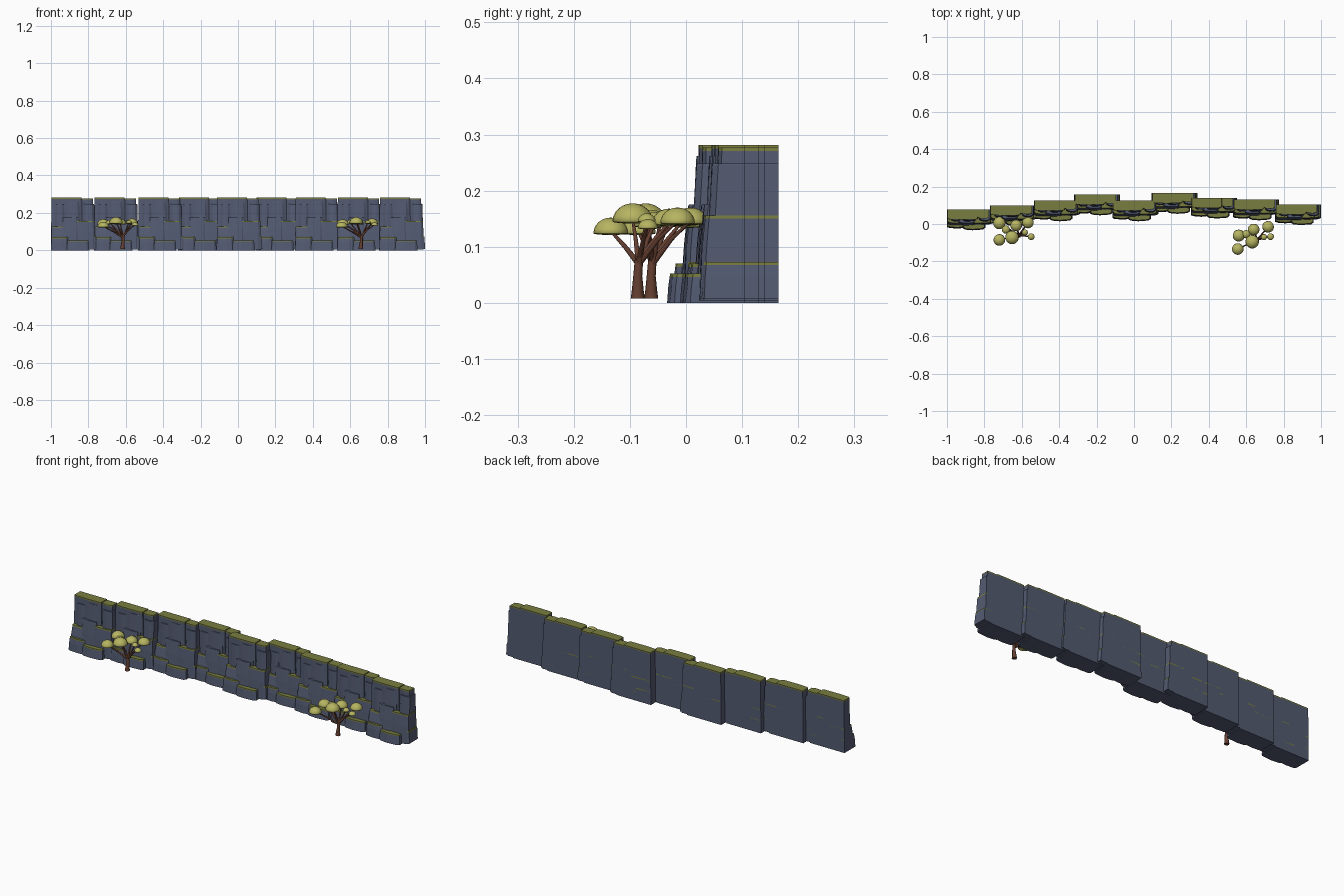
import bpy, bmesh, math, random
from mathutils import Vector

if "Cube" in bpy.data.objects:
    bpy.data.objects.remove(bpy.data.objects["Cube"])

random.seed(4)


def material(name, rgb):
    m = bpy.data.materials.new(name)
    m.diffuse_color = (*rgb, 1)
    m.use_nodes = True
    m.node_tree.nodes["Principled BSDF"].inputs["Base Color"].default_value = m.diffuse_color
    return m


ROCK = material("slate rock", (0.088, 0.105, 0.168))
MOSS = material("olive moss", (0.19, 0.205, 0.05))
LEAF = material("pale leaves", (0.47, 0.46, 0.12))
BARK = material("brown bark", (0.13, 0.05, 0.03))


def link(name, data, loc=(0, 0, 0)):
    ob = bpy.data.objects.new(name, data)
    ob.location = loc
    bpy.context.collection.objects.link(ob)
    return ob


def block(bm, x0, x1, y_low, y_high, z0, z1, moss=True, lean=0.004):
    """Leaning rock block with chipped front corners and a mossy cap."""
    t = 0.006 if moss else 0.003
    c = min(0.012, (x1 - x0) * 0.2)
    mid = x0 + (x1 - x0) * random.uniform(0.4, 0.6)
    jit = [random.uniform(-0.003, 0.003) for _ in range(6)]
    rings = []
    for z, f in ((z0, 0), (z0 + (z1 - z0) * 0.6, 0.45), (z1 - t, 0.9), (z1, 1)):
        y = y_low + (y_high - y_low) * f
        a, b = x0 + lean * f, x1 - lean * f
        k = random.uniform(-0.002, 0.002) if 0 < f < 0.9 else 0
        plan = [(a, 0), (a, y + c * 0.6 + jit[0]), (a + c, y + k),
                (mid, y - 0.002 + jit[1] * 0.6), (b - c, y + k + jit[2] * 0.5),
                (b, y + c * 0.6 + jit[3]), (b, 0)]
        rings.append([bm.verts.new((px, py, z)) for px, py in plan])
    n = len(rings[0])
    bm.faces.new(rings[0][::-1])
    for i in range(3):
        for j in range(n):
            q = (j + 1) % n
            f = bm.faces.new((rings[i][j], rings[i][q], rings[i + 1][q], rings[i + 1][j]))
            f.material_index = 1 if moss and i == 2 else 0
    bm.faces.new(rings[3]).material_index = 1 if moss else 0


# One cliff section: x from 0, back at y = 0, front towards -y
bm = bmesh.new()
SECTION = [
    # x0, x1, front low, front high, z0, z1, moss
    (0.000, 0.168, -0.054, -0.052, 0.008, 0.281, True),    # tall back slab
    (0.160, 0.228, -0.050, -0.046, 0.008, 0.277, True),    # back slab, right
    (0.020, 0.075, -0.066, -0.058, 0.008, 0.245, False),   # upper pillars
    (0.082, 0.158, -0.066, -0.056, 0.008, 0.262, False),
    (0.170, 0.235, -0.068, -0.056, 0.008, 0.248, False),
    (0.000, 0.120, -0.088, -0.070, 0.004, 0.128, True),    # middle ledges
    (0.110, 0.238, -0.080, -0.070, 0.004, 0.156, True),
    (0.060, 0.150, -0.086, -0.070, 0.004, 0.175, False),
    (0.000, 0.095, -0.098, -0.092, 0.000, 0.070, True),    # foot ledges
    (0.085, 0.205, -0.107, -0.102, 0.000, 0.052, True),
    (0.195, 0.245, -0.078, -0.074, 0.008, 0.073, True),    # side step
]
for s in SECTION:
    block(bm, *s)
bmesh.ops.recalc_face_normals(bm, faces=bm.faces)
section = bpy.data.meshes.new("cliff_section")
bm.to_mesh(section)
bm.free()
section.materials.append(ROCK)
section.materials.append(MOSS)

# Nine sections in a gentle arc
PLACES = [(-1.0, 0.077), (-0.77, 0.1), (-0.535, 0.125), (-0.32, 0.157), (-0.115, 0.125),
          (0.094, 0.165), (0.305, 0.14), (0.53, 0.13), (0.755, 0.105)]
for i, (x, y) in enumerate(PLACES):
    link(f"cliff_section_{i + 1}", section, (x, y, 0))


def canopy(name, x, y, z, r):
    """Flat-bottomed dome of leaves."""
    m = bmesh.new()
    bmesh.ops.create_uvsphere(m, u_segments=20, v_segments=12, radius=r)
    for v in m.verts:
        v.co.z = v.co.z * 0.9 if v.co.z > 0 else v.co.z * 0.1
    for f in m.faces:
        f.smooth = True
    me = bpy.data.meshes.new(name)
    m.to_mesh(me)
    m.free()
    me.materials.append(LEAF)
    return link(name, me, (x, y, z))


def limbs(name, paths):
    """Tapered round limbs; each path is a list of (point, radius)."""
    cu = bpy.data.curves.new(name, 'CURVE')
    cu.dimensions = '3D'
    cu.bevel_depth = 1.0
    cu.bevel_resolution = 2
    cu.use_fill_caps = True
    for path in paths:
        sp = cu.splines.new('POLY')
        sp.points.add(len(path) - 1)
        for p, (co, r) in zip(sp.points, path):
            p.co = (*co, 1)
            p.radius = r
        sp.use_smooth = True
    cu.materials.append(BARK)
    ob = link(name, cu)
    bpy.ops.object.select_all(action='DESELECT')
    ob.select_set(True)
    bpy.context.view_layer.objects.active = ob
    bpy.ops.object.convert(target='MESH')


def tree(label, bx, by, domes):
    base, fork = Vector((bx, by, 0.008)), Vector((bx + 0.002, by + 0.002, 0.075))
    paths = [[(base, 0.0125), (base + Vector((0, 0, 0.015)), 0.0105),
              (base + Vector((0.003, 0, 0.04)), 0.008), (fork, 0.0075)]]
    for i, (x, y, z, r) in enumerate(domes):
        canopy(f"{label}_canopy_{i + 1}", x, y, z, r)
        tip = Vector((x, y, z + 0.004))
        start = fork - Vector((0, 0, 0.006 * (i % 3)))
        knee = start.lerp(tip, 0.5) + Vector((0, 0, 0.006 - 0.004 * (i % 2)))
        paths.append([(start, 0.0055), (knee, 0.004), (tip, 0.0025)])
    limbs(f"{label}_trunk", paths)


# Two umbrella trees in front of the wall: dome x, y, base z, radius
tree("left_tree", -0.617, -0.062, [
    (-0.72, 0.005, 0.137, 0.033), (-0.72, -0.085, 0.124, 0.031), (-0.652, -0.072, 0.145, 0.036),
    (-0.63, -0.008, 0.14, 0.031), (-0.567, 0.008, 0.142, 0.031), (-0.583, -0.045, 0.145, 0.016),
    (-0.55, -0.068, 0.133, 0.018), (-0.685, -0.03, 0.142, 0.022)])
tree("right_tree", 0.657, -0.086, [
    (0.56, -0.062, 0.137, 0.032), (0.555, -0.134, 0.124, 0.031), (0.632, -0.095, 0.145, 0.036),
    (0.64, -0.03, 0.14, 0.031), (0.717, -0.015, 0.142, 0.031), (0.695, -0.07, 0.145, 0.016),
    (0.73, -0.068, 0.133, 0.018), (0.6, -0.055, 0.142, 0.022)])
